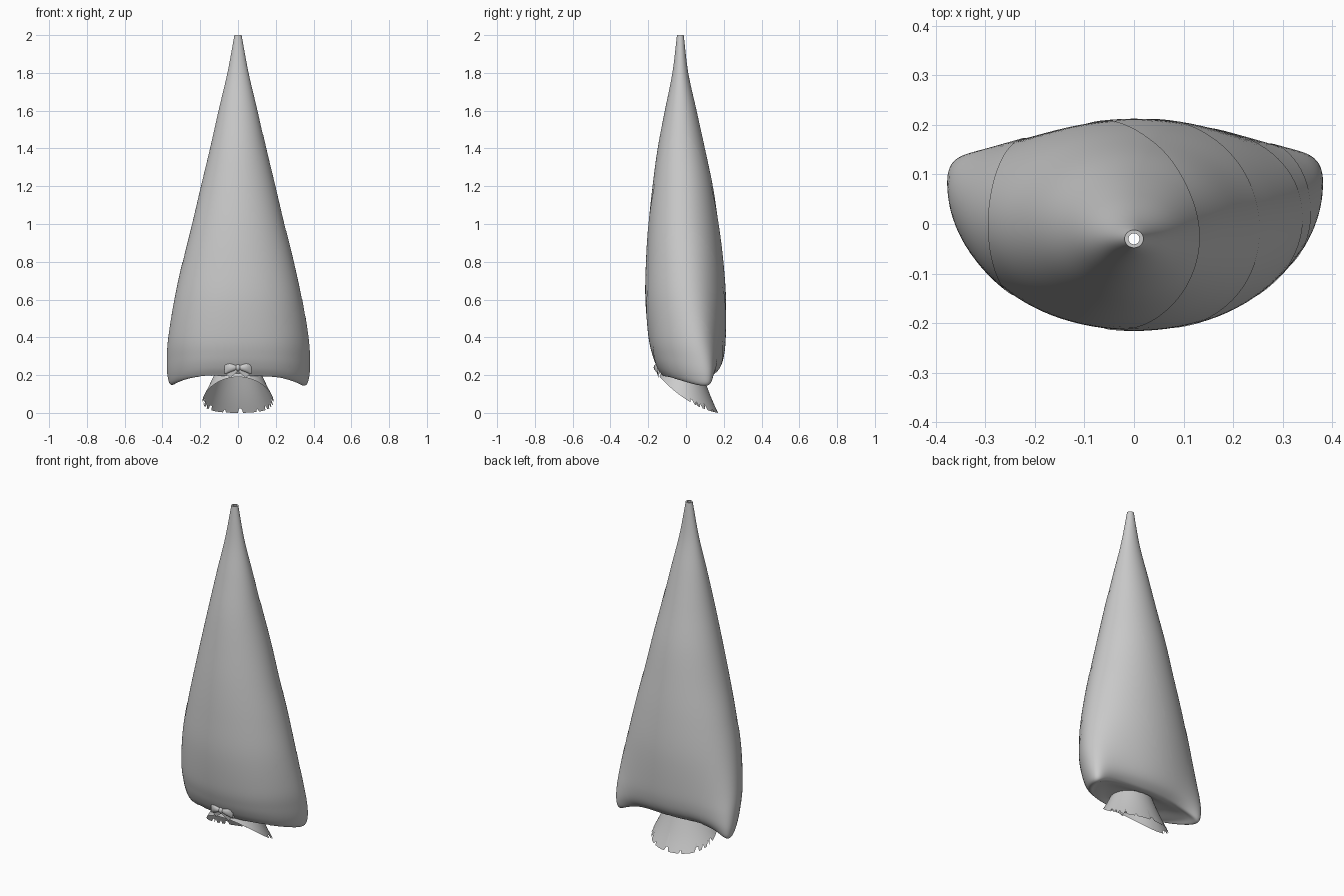
import bpy, bmesh, math
from mathutils import Vector

if "Cube" in bpy.data.objects:
    bpy.data.objects.remove(bpy.data.objects["Cube"])

N = 96


def make(name, rings, closed=True):
    """Skin a list of equal-length point rings into a sheet."""
    bm = bmesh.new()
    rows = [[bm.verts.new(p) for p in r] for r in rings]
    n = len(rows[0])
    for a, b in zip(rows, rows[1:]):
        for i in range(n if closed else n - 1):
            j = (i + 1) % n
            bm.faces.new((a[i], b[i], b[j], a[j]))
    bmesh.ops.recalc_face_normals(bm, faces=bm.faces)
    return finish(name, bm)


def finish(name, bm):
    me = bpy.data.meshes.new(name)
    bm.to_mesh(me)
    bm.free()
    ob = bpy.data.objects.new(name, me)
    bpy.context.collection.objects.link(ob)
    bpy.ops.object.select_all(action='DESELECT')
    ob.select_set(True)
    bpy.context.view_layer.objects.active = ob
    bpy.ops.object.shade_smooth_by_angle(angle=math.radians(40))
    return ob


def spline(keys, steps):
    """Catmull-Rom through key tuples."""
    out = []
    for i in range(len(keys) - 1):
        p = [keys[max(0, min(len(keys) - 1, i + k))] for k in (-1, 0, 1, 2)]
        for s in range(steps):
            t = s / steps
            out.append(tuple(0.5 * (2 * b + (c - a) * t + (2 * a - 5 * b + 4 * c - d) * t * t
                                    + (3 * b - a - 3 * c + d) * t ** 3) for a, b, c, d in zip(*p)))
    return out + [keys[-1]]


# Body sections: z, half width, front y, back y, ear shift back, ear droop
KEYS = [
    (2.00, .019, -.048, -.012, 0, 0), (1.80, .056, -.072, .012, 0, 0),
    (1.60, .103, -.112, .056, 0, 0), (1.40, .148, -.150, .100, 0, 0),
    (1.20, .196, -.177, .142, 0, 0), (1.00, .243, -.198, .172, 0, 0),
    (0.80, .292, -.210, .196, .005, 0), (0.60, .335, -.213, .210, .015, 0),
    (0.40, .367, -.195, .207, .04, 0), (0.30, .375, -.172, .197, .065, .02),
    (0.24, .371, -.148, .176, .083, .045), (0.205, .352, -.125, .140, .092, .055),
    (0.200, .300, -.122, .115, .07, .025), (0.205, .200, -.125, .095, .03, .002),
    (0.215, .120, -.130, .085, 0, 0)]


def section(k):
    z, hw, yf, yb, ear, drop = k
    yc, d = (yf + yb) / 2, (yb - yf) / 2
    pts = []
    for i in range(N):
        a = math.tau * i / N
        c, s = math.cos(a), math.sin(a)
        pts.append((hw * c, yc + d * s + ear * c ** 4, z - drop * c ** 4))
    return pts


def circle(r, z):
    return [(r * math.cos(math.tau * i / N), -.03 + r * math.sin(math.tau * i / N), z) for i in range(N)]


body = make("bag_body", [circle(.011, 1.95), circle(.011, 2.0)] + [section(k) for k in spline(KEYS, 6)])


# Wrapped overlapping layers: slices of the body, lifted slightly
def layer(name, top, bottom, side, lift):
    bm = bmesh.new()
    bm.from_mesh(body.data)
    p, q = Vector((top[0], 0, top[1])), Vector((bottom[0], 0, bottom[1]))
    normal = (p - q).cross(Vector((0, 1, 0))).normalized()
    if normal.x * side < 0:
        normal.negate()
    bmesh.ops.bisect_plane(bm, geom=bm.verts[:] + bm.edges[:] + bm.faces[:], plane_co=p,
                           plane_no=normal, clear_inner=True)
    low = [v for v in bm.verts if v.co.z > 1.6]
    bmesh.ops.delete(bm, geom=low, context='VERTS')
    bm.normal_update()
    for v, n in [(v, v.normal.copy()) for v in bm.verts]:
        v.co += n * lift
    finish(name, bm)


layer("wrap_layer_1", (.13, 1.48), (-.14, .20), 1, .002)
layer("wrap_layer_2", (.25, .97), (-.08, .22), 1, .0035)
layer("wrap_layer_3", (.335, .60), (.04, .22), 1, .005)
layer("wrap_layer_4", (.352, .52), (.25, .20), 1, .0065)
layer("wrap_layer_left", (-.292, .80), (-.20, .20), -1, .002)

# Flared skirt under the tie, slanting open to the front, with a ragged hem
M = 128
NOTCH = {2: .3, 3: .15, 6: .2, 9: .12, 13: .25, 20: .1, 30: .5, 31: .22, 40: .1,
         50: .25, 51: .3, 55: .15, 59: .25, 61: .3, 62: .15}
skirt = []
for r in range(9):
    ring = []
    for i in range(M):
        a = math.tau * i / M
        c, s = math.cos(a), math.sin(a)
        neck = Vector((.120 * c, -.0225 + .1075 * s, .215))
        hem = Vector((.188 * c, .015 + .155 * s, .062 - .095 * s + .033 * s * s))
        t = r / 8
        if r == 8:
            t -= NOTCH.get(i, 0)
        p = neck.lerp(hem, t)
        p.z -= .012 * math.sin(math.pi * t) * max(s, 0)
        ring.append(p)
    skirt.append(ring)
make("gathered_skirt", skirt)


# Bow: two pinched loops, two tails and a knot
def bow_loop(name, side):
    rings = []
    for k in range(9):
        t = k / 8
        h = .009 + .027 * t ** .8
        d = .006 + .012 * math.sin(math.pi * min(1, t * .9 + .05))
        rings.append([(side * (.008 + .064 * t), -.156 + .012 * t + d * math.cos(math.tau * i / 20),
                       .24 + h * math.sin(math.tau * i / 20)) for i in range(20)])
    make(name, rings)


def bow_tail(name, side):
    make(name, [[(side * (.006 + .045 * t + w * .010), -.158 + .012 * t, .235 - .04 * t + w * .010)
                 for w in (-1, 0, 1)] for t in (0, .33, .66, 1)], closed=False)


for side, label in ((-1, "left"), (1, "right")):
    bow_loop("bow_loop_" + label, side)
    bow_tail("bow_tail_" + label, side)

bm = bmesh.new()
bmesh.ops.create_uvsphere(bm, u_segments=20, v_segments=12, radius=1)
for v in bm.verts:
    v.co = Vector((v.co.x * .014, v.co.y * .013 - .158, v.co.z * .017 + .24))
finish("bow_knot", bm)
